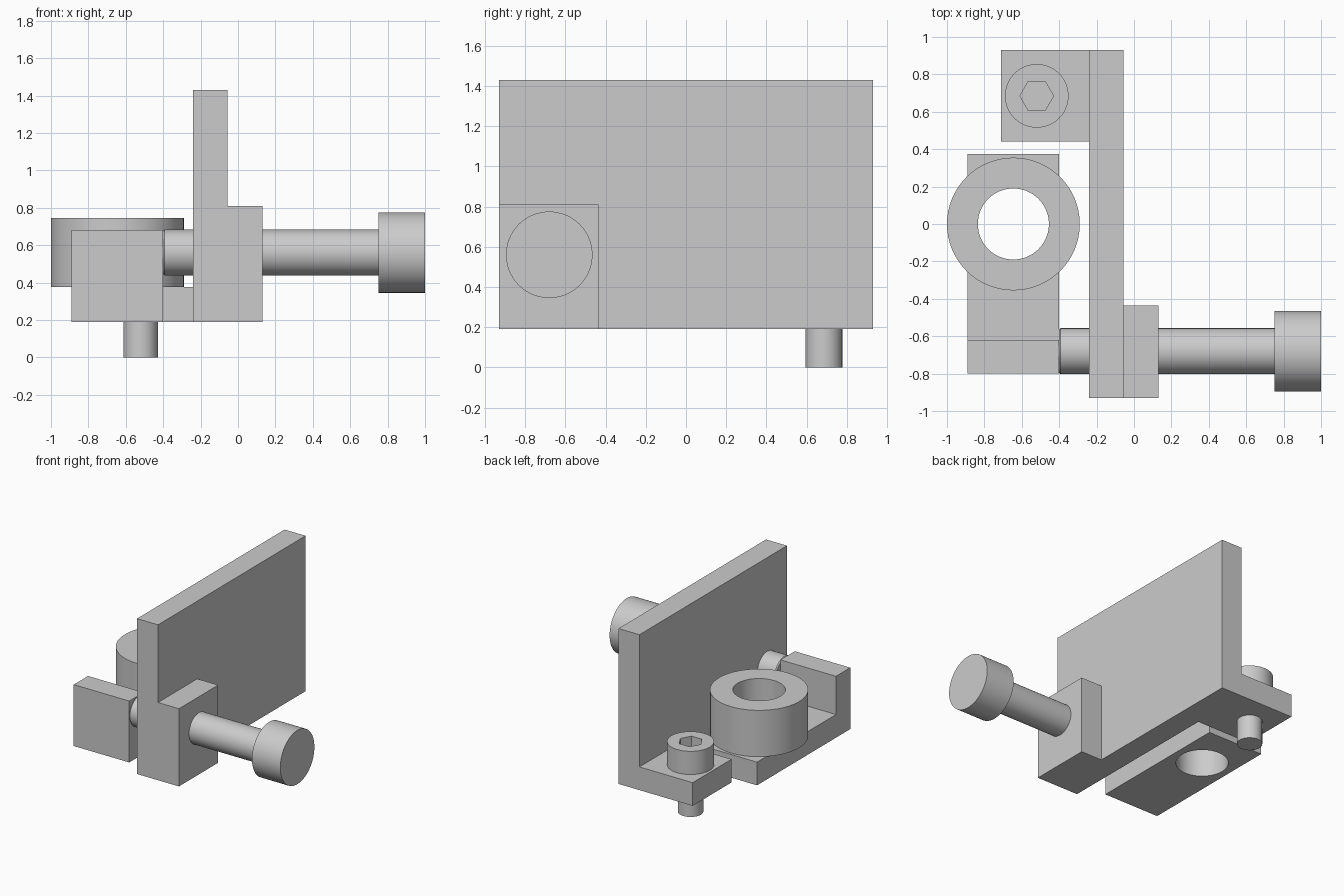
import bpy
import bmesh
from math import pi, radians
from mathutils import Matrix

cube = bpy.data.objects.get("Cube")
if cube:
    bpy.data.objects.remove(cube, do_unlink=True)

grey = bpy.data.materials.new("plain_grey")
grey.use_nodes = True
grey.diffuse_color = (0.6, 0.6, 0.6, 1)
grey.node_tree.nodes["Principled BSDF"].inputs["Base Color"].default_value = (0.6, 0.6, 0.6, 1)


def finish(name, bm):
    """Turn a bmesh into a grey object."""
    bmesh.ops.recalc_face_normals(bm, faces=bm.faces)
    mesh = bpy.data.meshes.new(name)
    bm.to_mesh(mesh)
    bm.free()
    mesh.materials.append(grey)
    obj = bpy.data.objects.new(name, mesh)
    bpy.context.collection.objects.link(obj)
    return obj


def block(name, low, high):
    """Box between two opposite corners."""
    bm = bmesh.new()
    bmesh.ops.create_cube(bm, size=1)
    for v in bm.verts:
        v.co = [h if c > 0 else l for c, l, h in zip(v.co, low, high)]
    return finish(name, bm)


def prism(name, profile, x0, x1):
    """Extrude a (y, z) profile from x0 to x1."""
    bm = bmesh.new()
    face = bm.faces.new([bm.verts.new((x0, y, z)) for y, z in profile])
    new = bmesh.ops.extrude_face_region(bm, geom=[face])["geom"]
    for v in new:
        if isinstance(v, bmesh.types.BMVert):
            v.co.x = x1
    return finish(name, bm)


def lathe(name, profile, place, steps=64, closed=False):
    """Spin a (radius, height) profile about z, then place it."""
    bm = bmesh.new()
    verts = [bm.verts.new((r, 0, h)) for r, h in profile]
    edges = [bm.edges.new(pair) for pair in zip(verts, verts[1:])]
    if closed:
        edges.append(bm.edges.new((verts[-1], verts[0])))
    bmesh.ops.spin(bm, geom=verts + edges, cent=(0, 0, 0), axis=(0, 0, 1),
                   angle=2 * pi, steps=steps)
    bmesh.ops.remove_doubles(bm, verts=bm.verts, dist=0.0001)
    bm.transform(place)
    return finish(name, bm)


def combine(obj, tool, operation):
    """Apply a boolean, remove the tool and clean up flat seams."""
    mod = obj.modifiers.new("combine", "BOOLEAN")
    mod.operation = operation
    mod.solver = "EXACT"
    mod.object = tool
    bpy.context.view_layer.objects.active = obj
    bpy.ops.object.modifier_apply(modifier=mod.name)
    bpy.data.objects.remove(tool, do_unlink=True)
    bm = bmesh.new()
    bm.from_mesh(obj.data)
    bmesh.ops.dissolve_limit(bm, angle_limit=0.01, verts=bm.verts, edges=bm.edges)
    bm.to_mesh(obj.data)
    bm.free()


# Upright plate with its foot and its threaded boss
bracket = block("bracket", (-0.24, -0.93, 0.19), (-0.055, 0.93, 1.43))
combine(bracket, block("foot", (-0.71, 0.44, 0.19), (-0.15, 0.93, 0.375)), "UNION")
combine(bracket, block("boss", (-0.15, -0.93, 0.19), (0.13, -0.435, 0.81)), "UNION")

# Sliding L-shaped carrier with a through hole
carrier = prism("carrier", [(-0.80, 0.19), (0.375, 0.19), (0.375, 0.375),
                            (-0.62, 0.375), (-0.62, 0.68), (-0.80, 0.68)], -0.89, -0.40)
ring_spot = Matrix.Translation((-0.645, 0, 0))
hole = lathe("hole_cutter", [(0, 0.1), (0.19, 0.1), (0.19, 0.5), (0, 0.5)], ring_spot)
combine(carrier, hole, "DIFFERENCE")

# Bearing ring resting on the carrier
ring = lathe("bearing_ring", [(0.19, 0.375), (0.355, 0.375), (0.355, 0.745), (0.19, 0.745)],
             ring_spot, closed=True)

# Clamping screw through the foot, with a hexagonal socket
screw_spot = Matrix.Translation((-0.52, 0.685, 0))
clamp_screw = lathe("clamp_screw", [(0, 0), (0.092, 0), (0.092, 0.375), (0.17, 0.375),
                                    (0.17, 0.56), (0, 0.56)], screw_spot)
socket = lathe("socket_cutter", [(0, 0.46), (0.09, 0.46), (0.09, 0.7), (0, 0.7)],
               screw_spot, steps=6)
combine(clamp_screw, socket, "DIFFERENCE")

# Long adjusting screw pushing on the carrier
along_x = Matrix.Translation((0, -0.68, 0.56)) @ Matrix.Rotation(pi / 2, 4, "Y")
adjusting_screw = lathe("adjusting_screw", [(0, -0.40), (0.115, -0.40), (0.123, -0.392),
                                            (0.123, 0.75), (0.215, 0.75), (0.215, 1.0),
                                            (0, 1.0)], along_x)

# Smooth round walls, sharp corners
bpy.ops.object.select_all(action="DESELECT")
for obj in (bracket, carrier, ring, clamp_screw, adjusting_screw):
    obj.select_set(True)
    bpy.context.view_layer.objects.active = obj
bpy.ops.object.shade_smooth_by_angle(angle=radians(30))
